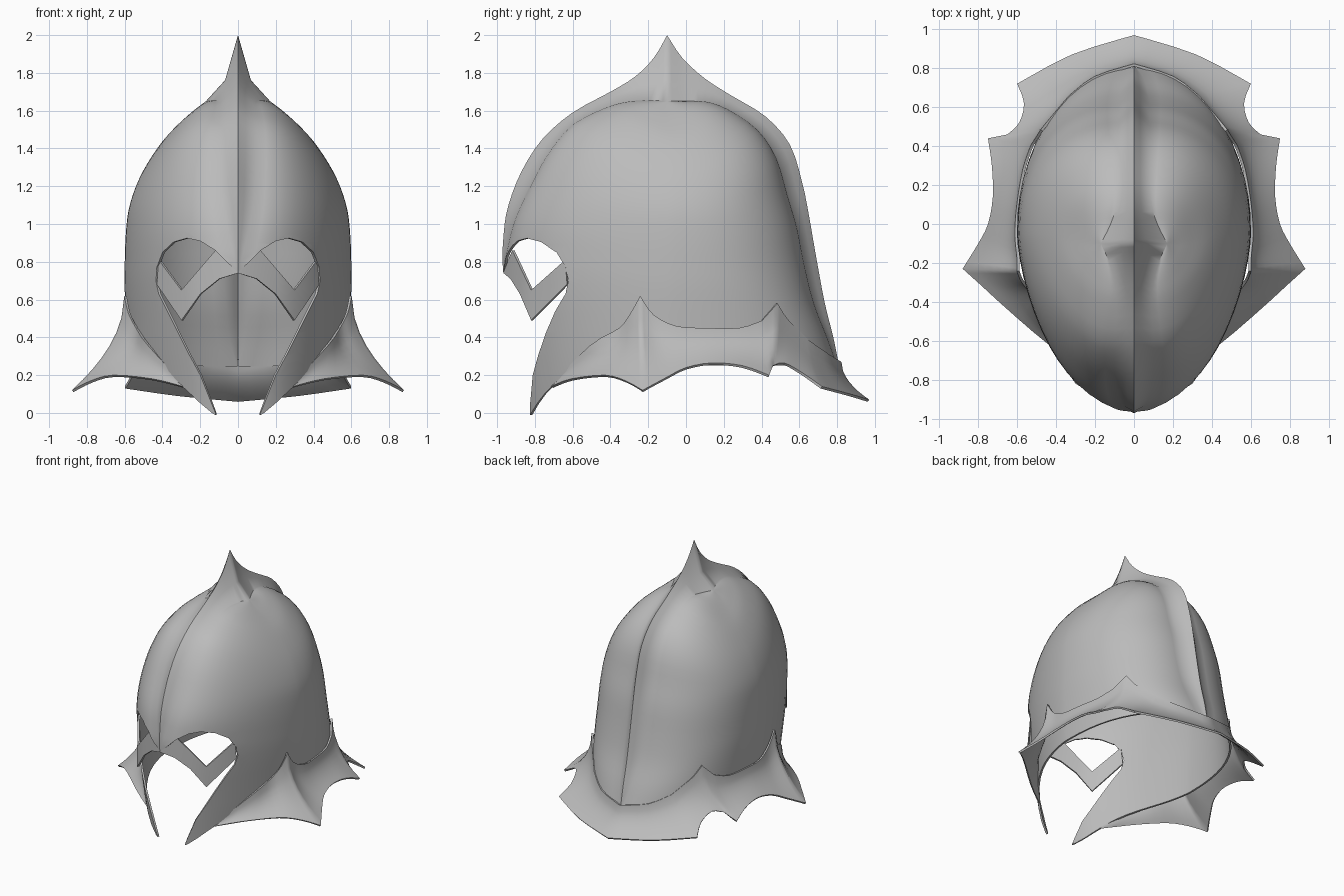
import bpy, bmesh, math
from mathutils import Vector

cube = bpy.data.objects.get("Cube")
if cube:
    bpy.data.objects.remove(cube, do_unlink=True)

steel = bpy.data.materials.new("plain_steel")
steel.use_nodes = True
COLOUR = (0.5, 0.5, 0.5, 1)
steel.diffuse_color = COLOUR
steel.node_tree.nodes["Principled BSDF"].inputs["Base Color"].default_value = COLOUR


def smooth_path(points, steps):
    """Catmull-Rom curve through the points."""
    pts = [Vector(p) for p in points]
    out = []
    for i in range(len(pts) - 1):
        a, b, c = pts[max(i - 1, 0)], pts[i], pts[i + 1]
        d = pts[min(i + 2, len(pts) - 1)]
        for s in range(steps):
            t = s / steps
            out.append(0.5 * (2 * b + (c - a) * t + (2 * a - 5 * b + 4 * c - d) * t * t
                              + (3 * b - a - 3 * c + d) * t ** 3))
    return out + [pts[-1]]


def inside(x, z, loop):
    hit = False
    for (ax, az), (bx, bz) in zip(loop, loop[1:] + loop[:1]):
        if (az > z) != (bz > z) and x < ax + (z - az) * (bx - ax) / (bz - az):
            hit = not hit
    return hit


def cut_opening(bm, loop, y_limit):
    """Split the front faces along the loop, then remove what lies within it."""
    pad = .01
    for (ax, az), (bx, bz) in zip(loop, loop[1:]):
        near = []
        for f in bm.faces:
            xs = [v.co.x for v in f.verts]
            zs = [v.co.z for v in f.verts]
            if (f.calc_center_median().y < y_limit
                    and min(xs) < max(ax, bx) + pad and max(xs) > min(ax, bx) - pad
                    and min(zs) < max(az, bz) + pad and max(zs) > min(az, bz) - pad):
                near.append(f)
        edges = {e for f in near for e in f.edges}
        verts = {v for f in near for v in f.verts}
        bmesh.ops.bisect_plane(bm, geom=near + list(edges) + list(verts), dist=.0001,
                               plane_co=(ax, 0, az), plane_no=(bz - az, 0, ax - bx))
    gone = []
    for f in bm.faces:
        c = f.calc_center_median()
        if c.y < y_limit and inside(c.x, c.z, loop):
            gone.append(f)
    bmesh.ops.delete(bm, geom=gone, context='FACES')


def plate(name, rows, thickness, crease=35, opening=None):
    """Grid of points on the left half, mirrored and given thickness."""
    bm = bmesh.new()
    grid = [[bm.verts.new(p) for p in row] for row in rows]
    for upper, lower in zip(grid, grid[1:]):
        for c in range(len(upper) - 1):
            bm.faces.new((upper[c], lower[c], lower[c + 1], upper[c + 1]))
    bmesh.ops.remove_doubles(bm, verts=bm.verts, dist=0.0005)
    if opening:
        cut_opening(bm, opening, -.4)
    mesh = bpy.data.meshes.new(name)
    bm.to_mesh(mesh)
    bm.free()
    mesh.materials.append(steel)
    obj = bpy.data.objects.new(name, mesh)
    bpy.context.collection.objects.link(obj)
    mirror = obj.modifiers.new("mirror", 'MIRROR')
    mirror.merge_threshold = 0.001
    solid = obj.modifiers.new("thickness", 'SOLIDIFY')
    solid.thickness = thickness
    solid.offset = -1
    bpy.ops.object.select_all(action='DESELECT')
    obj.select_set(True)
    bpy.context.view_layer.objects.active = obj
    bpy.ops.object.convert(target='MESH')
    bpy.ops.object.shade_smooth_by_angle(angle=math.radians(crease))


# Face opening outline: nose point, eye arch, then down the cheek edge
eye_and_cheek = [(-.02, .727), (0, .745), (.06, .80), (.12, .86), (.2, .91), (.27, .925),
                 (.34, .905), (.40, .85), (.43, .77), (.435, .70), (.42, .63), (.36, .51),
                 (.27, .33), (.2, .2), (.12, 0), (.1, -.2), (-.02, -.2)]

# Bowl guide curves, crown to hem: ridge line, ridge border and side
front_ridge = [(0, -.1, 2), (0, -.17, 1.88), (0, -.27, 1.78), (0, -.4, 1.7), (0, -.6, 1.59),
               (0, -.76, 1.45), (0, -.87, 1.28), (0, -.94, 1.1), (0, -.965, .95),
               (0, -.968, .74), (0, -.91, .4), (0, -.85, -.05)]
front_border = [(.17, -.1, 1.65), (.13, -.19, 1.655), (.1, -.3, 1.65), (.09, -.42, 1.62),
                (.1, -.6, 1.53), (.1, -.73, 1.38), (.09, -.83, 1.2), (.07, -.905, 1.04),
                (.04, -.945, .9), (.01, -.963, .74), (.01, -.905, .4), (.01, -.845, -.05)]
side = [(.17, -.1, 1.65), (.22, -.1, 1.61), (.29, -.08, 1.55), (.39, -.06, 1.45),
        (.48, -.05, 1.32), (.54, -.05, 1.2), (.58, -.05, 1.07), (.595, -.05, .93),
        (.6, -.05, .78), (.6, -.05, .65), (.59, -.05, .45), (.58, -.05, .25)]
back_border = [(.17, -.1, 1.65), (.12, 0, 1.65), (.09, .1, 1.65), (.08, .22, 1.61),
               (.08, .38, 1.5), (.08, .48, 1.35), (.08, .54, 1.15), (.08, .59, .98),
               (.08, .63, .78), (.07, .68, .58), (.05, .75, .4), (.01, .805, .25)]
back_ridge = [(0, -.1, 2), (0, -.02, 1.88), (0, .1, 1.77), (0, .24, 1.68), (0, .42, 1.57),
              (0, .55, 1.42), (0, .615, 1.22), (0, .65, 1.05), (0, .69, .82),
              (0, .735, .58), (0, .78, .4), (0, .81, .25)]
STEPS, ARC = 3, 14


def ridge_middle(top, border):
    p = top.lerp(border, .4)
    p.z -= .8 * max(top.z - border.z, 0) ** 2
    return p


def quarter(border, flank, power, z_power):
    """Arc from the ridge border round to the side."""
    pts = []
    for i in range(ARC):
        a = math.pi / 2 * i / ARC
        c = math.cos(a)
        pts.append(Vector((border.x + (flank.x - border.x) * math.sin(a),
                           flank.y + (border.y - flank.y) * c ** power,
                           flank.z + (border.z - flank.z) * c ** z_power)))
    return pts


guides = [smooth_path(g, STEPS) for g in
          (front_ridge, front_border, side, back_border, back_ridge)]
rows = []
for k, (f, fb, s, bb, b) in enumerate(zip(*guides)):
    dip = 2 + max(0, k / STEPS - 9) * 2.5
    rows.append([f, ridge_middle(f, fb)] + quarter(fb, s, 1.28, dip) + [s]
                + quarter(bb, s, .87, 2)[::-1] + [ridge_middle(b, bb), b])
plate("helmet_bowl", rows, .014, 48, eye_and_cheek)

# Flared neck guard: pointed upper edge on the bowl, scalloped outer rim
upper_edge = [(.28, -.71, .15), (.47, -.5, .36), (.53, -.35, .45), (.57, -.29, .53),
              (.59, -.24, .62), (.59, -.17, .52), (.6, -.05, .46), (.59, .1, .45),
              (.56, .28, .45), (.52, .4, .49), (.47, .48, .58), (.43, .53, .5),
              (.38, .59, .44), (.33, .65, .38), (.2, .75, .31), (0, .815, .27)]
rim = [(.29, -.715, .14), (.45, -.61, .18), (.66, -.43, .2), (.78, -.32, .17),
       (.88, -.23, .12), (.8, -.1, .19), (.75, 0, .24), (.725, .14, .265),
       (.73, .3, .25), (.75, .44, .2), (.65, .46, .25), (.59, .52, .265),
       (.565, .62, .21), (.6, .72, .14), (.32, .87, .1), (0, .97, .07)]
CORNERS = (0, 4, 9, 10, 13, 15)


def cornered_path(points):
    """Smooth between the corner points, sharp at them."""
    out = []
    for a, b in zip(CORNERS, CORNERS[1:]):
        out += smooth_path(points[a:b + 1], 3)[:-1]
    return out + [Vector(points[-1])]


rows = []
for i in range(8):
    a = i / 7
    row = []
    for t, r in zip(cornered_path(upper_edge), cornered_path(rim)):
        top = Vector((t.x * 1.02, t.y * 1.01, t.z))
        p = top.lerp(r, a ** 1.5)
        p.z = top.z + (r.z - top.z) * a ** .75
        row.append(p)
    rows.append(row)
plate("neck_guard", rows, .014, 60)

# Angular band under the eyes
band_top = [(0, -.966, .755), (.12, -.92, .86), (.21, -.87, .755), (.3, -.82, .65), (.42, -.64, .81)]
band_low = [(0, -.966, .74), (.1, -.93, .71), (.2, -.88, .63), (.3, -.82, .49), (.43, -.63, .68)]
plate("eye_band", [band_top, band_low], .014)
